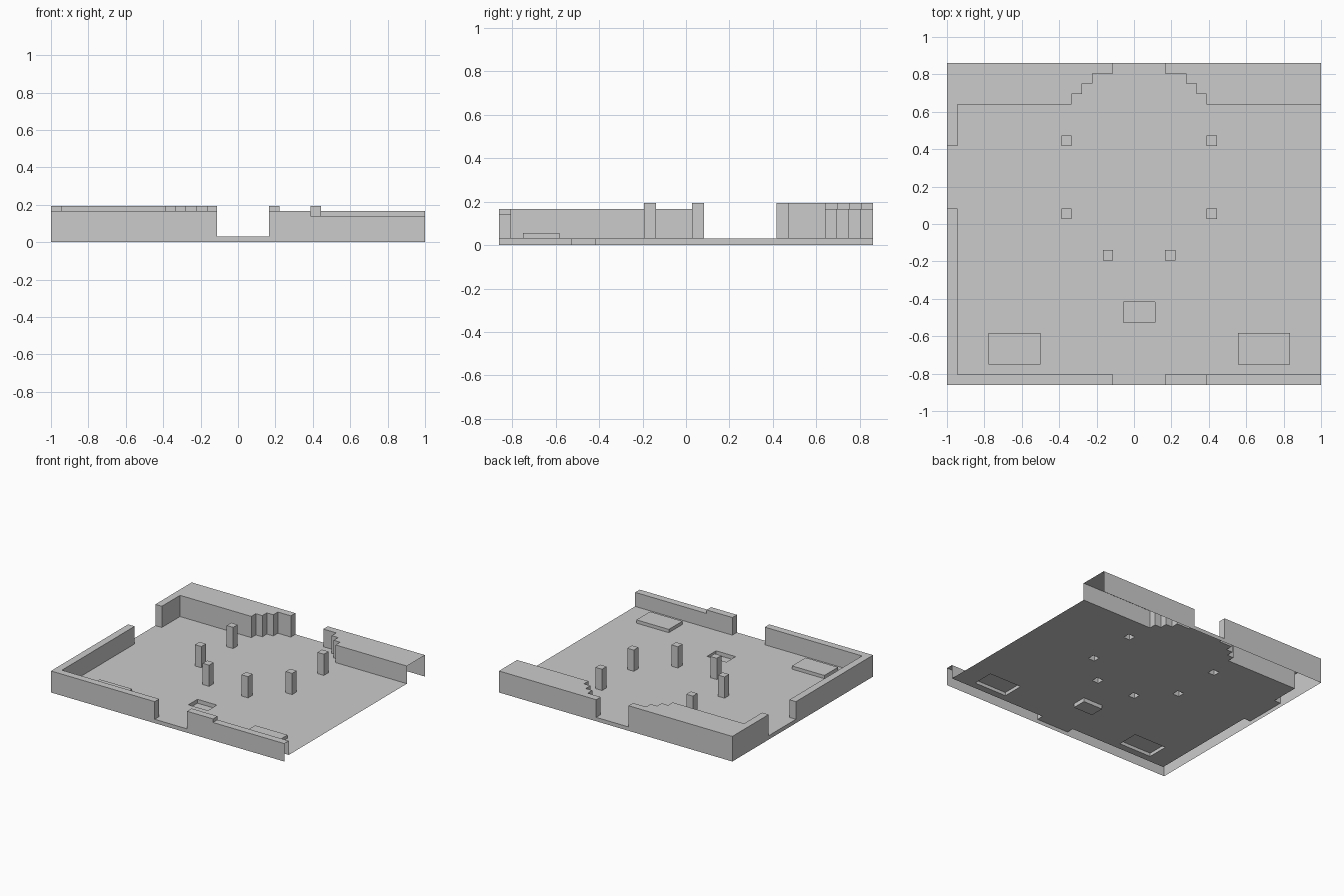
import bpy, bmesh

if "Cube" in bpy.data.objects:
    bpy.data.objects.remove(bpy.data.objects["Cube"])

U = 1 / 18            # one grid cell
NX, NY = 36, 31       # cells across and deep
FLOOR, LOW, MID, HIGH = 0.03, 2.5 * U, 3 * U, 3.5 * U

# Each part: height and cell rectangles (x0, y0, x1, y1)
parts = {
    "front_left_wall": (MID, [(0, 0, 16, 1), (0, 1, 1, 17)]),
    "front_right_wall": (MID, [(21, 0, 25, 1)]),
    "front_right_low_wall": (LOW, [(25, 0, 36, 1)]),
    "back_left_wall": (HIGH, [(0, 23, 1, 31), (0, 27, 12, 31), (12, 28, 13, 31),
                              (13, 29, 14, 31), (14, 30, 16, 31)]),
    "back_right_wall": (MID, [(25, 27, 36, 31), (24, 28, 25, 31),
                              (23, 29, 24, 31), (21, 30, 23, 31)]),
    "left_platform": (U, [(4, 2, 9, 5)]),
    "right_platform": (U, [(28, 2, 33, 5)]),
    "floor_pit": (0.0, [(17, 6, 20, 8)]),
}
for i, (x, y) in enumerate([(11, 23), (25, 23), (11, 16), (25, 16), (15, 12), (21, 12)]):
    parts[f"pillar_{i + 1}"] = (HIGH, [(x, y, x + 1, y + 1)])

# Map every cell to its part; the rest is floor
owner = {(x, y): "floor" for x in range(NX) for y in range(NY)}
for name, (z, rects) in parts.items():
    for x0, y0, x1, y1 in rects:
        for x in range(x0, x1):
            for y in range(y0, y1):
                owner[x, y] = name
height = {"floor": FLOOR, **{n: p[0] for n, p in parts.items()}}

# Corner offsets of each side, keyed by neighbour direction
SIDES = {(0, -1): ((0, 0), (1, 0)), (1, 0): ((1, 0), (1, 1)),
         (0, 1): ((1, 1), (0, 1)), (-1, 0): ((0, 1), (0, 0))}


def build(name):
    """Open-bottomed shell: cell tops plus sides down to lower neighbours."""
    bm = bmesh.new()
    top = height[name]

    def face(points):
        bm.faces.new([bm.verts.new((px * U - 1, py * U - NY * U / 2, pz))
                      for px, py, pz in points])

    for (x, y), who in owner.items():
        if who != name:
            continue
        face([(x, y, top), (x + 1, y, top), (x + 1, y + 1, top), (x, y + 1, top)])
        for (dx, dy), (a, b) in SIDES.items():
            if x + dx >= NX:          # right-hand side is left open
                continue
            near = owner.get((x + dx, y + dy))
            low = height[near] if near else 0.0
            if low < top:
                ax, ay, bx, by = x + a[0], y + a[1], x + b[0], y + b[1]
                face([(ax, ay, low), (bx, by, low), (bx, by, top), (ax, ay, top)])
    bmesh.ops.remove_doubles(bm, verts=bm.verts, dist=1e-4)
    bmesh.ops.dissolve_limit(bm, angle_limit=0.02, verts=bm.verts, edges=bm.edges)
    mesh = bpy.data.meshes.new(name)
    bm.to_mesh(mesh)
    bm.free()
    bpy.context.collection.objects.link(bpy.data.objects.new(name, mesh))


for part in height:
    build(part)
